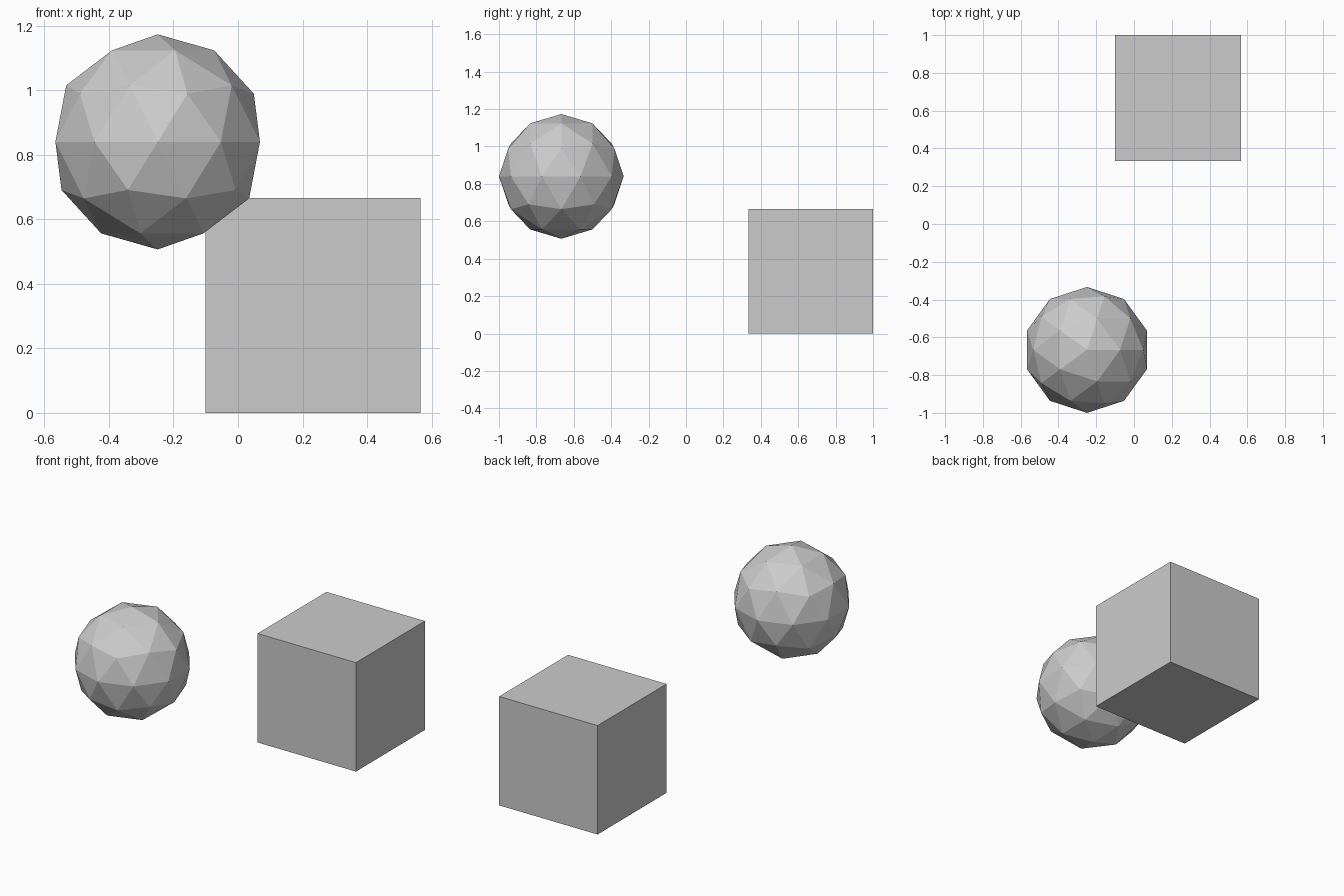
import bpy

if "Cube" in bpy.data.objects:
    bpy.data.objects.remove(bpy.data.objects["Cube"])

R = 1 / 3  # half size of both solids

# Floating low-poly ball at the front
bpy.ops.mesh.primitive_ico_sphere_add(subdivisions=2, radius=R, location=(-0.249, -2 * R, 0.84))
bpy.context.object.name = "faceted_ball"

# Cube standing on the ground at the back
bpy.ops.mesh.primitive_cube_add(size=2 * R, location=(0.232, 2 * R, R))
bpy.context.object.name = "cube_block"
